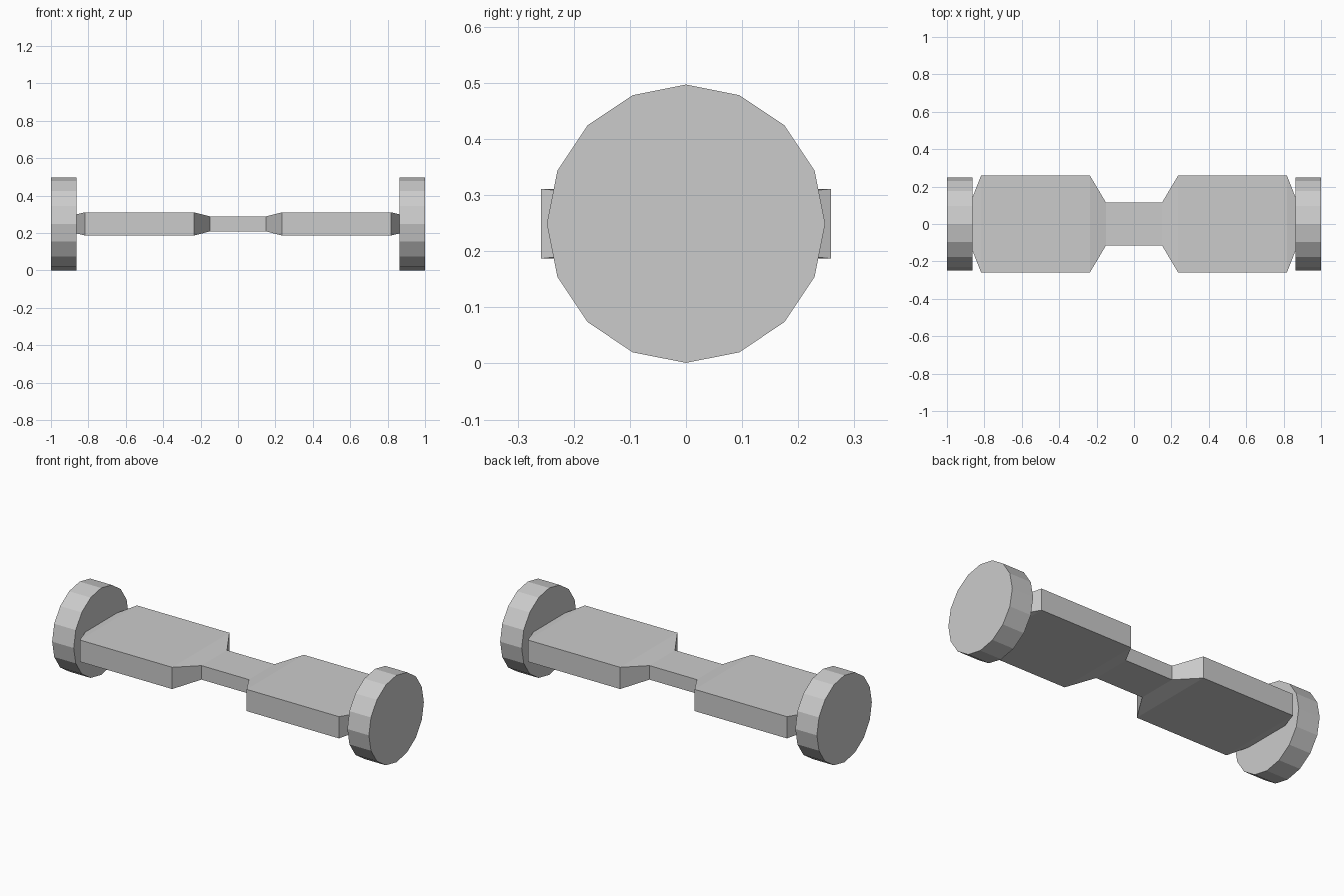
import bpy
import bmesh
import math

cube = bpy.data.objects.get("Cube")
if cube:
    bpy.data.objects.remove(cube, do_unlink=True)

# Single flat colour
grey = bpy.data.materials.new("light_grey")
grey.use_nodes = True
colour = (0.6, 0.6, 0.6, 1)
grey.diffuse_color = colour
grey.node_tree.nodes["Principled BSDF"].inputs["Base Color"].default_value = colour

MID_Z = 0.249


def add_object(name, bm):
    bmesh.ops.recalc_face_normals(bm, faces=bm.faces)
    mesh = bpy.data.meshes.new(name)
    bm.to_mesh(mesh)
    bm.free()
    mesh.materials.append(grey)
    obj = bpy.data.objects.new(name, mesh)
    bpy.context.collection.objects.link(obj)
    return obj


# Body: rectangular sections (x, half width, half height) lofted along x
half = [(0.15, 0.115, 0.04), (0.235, 0.258, 0.062),
        (0.818, 0.258, 0.062), (0.868, 0.132, 0.05)]
sections = [(-x, w, h) for x, w, h in reversed(half)] + half
bm = bmesh.new()
rings = [[bm.verts.new((x, sy * w, MID_Z + sz * h))
          for sy, sz in ((-1, -1), (1, -1), (1, 1), (-1, 1))]
         for x, w, h in sections]
for a, b in zip(rings, rings[1:]):
    for i in range(4):
        j = (i + 1) % 4
        bm.faces.new((a[i], a[j], b[j], b[i]))
bm.faces.new(rings[0])
bm.faces.new(rings[-1])
add_object("board_body", bm)

# Wheels: sixteen-sided discs with a corner at the top
for name, side in (("left_wheel", 1), ("right_wheel", -1)):
    bm = bmesh.new()
    bmesh.ops.create_cone(bm, cap_ends=True, segments=16,
                          radius1=0.248, radius2=0.248, depth=0.136)
    wheel = add_object(name, bm)
    wheel.rotation_euler = (0, math.pi / 2, 0)
    wheel.location = (side * 0.932, 0, MID_Z)
